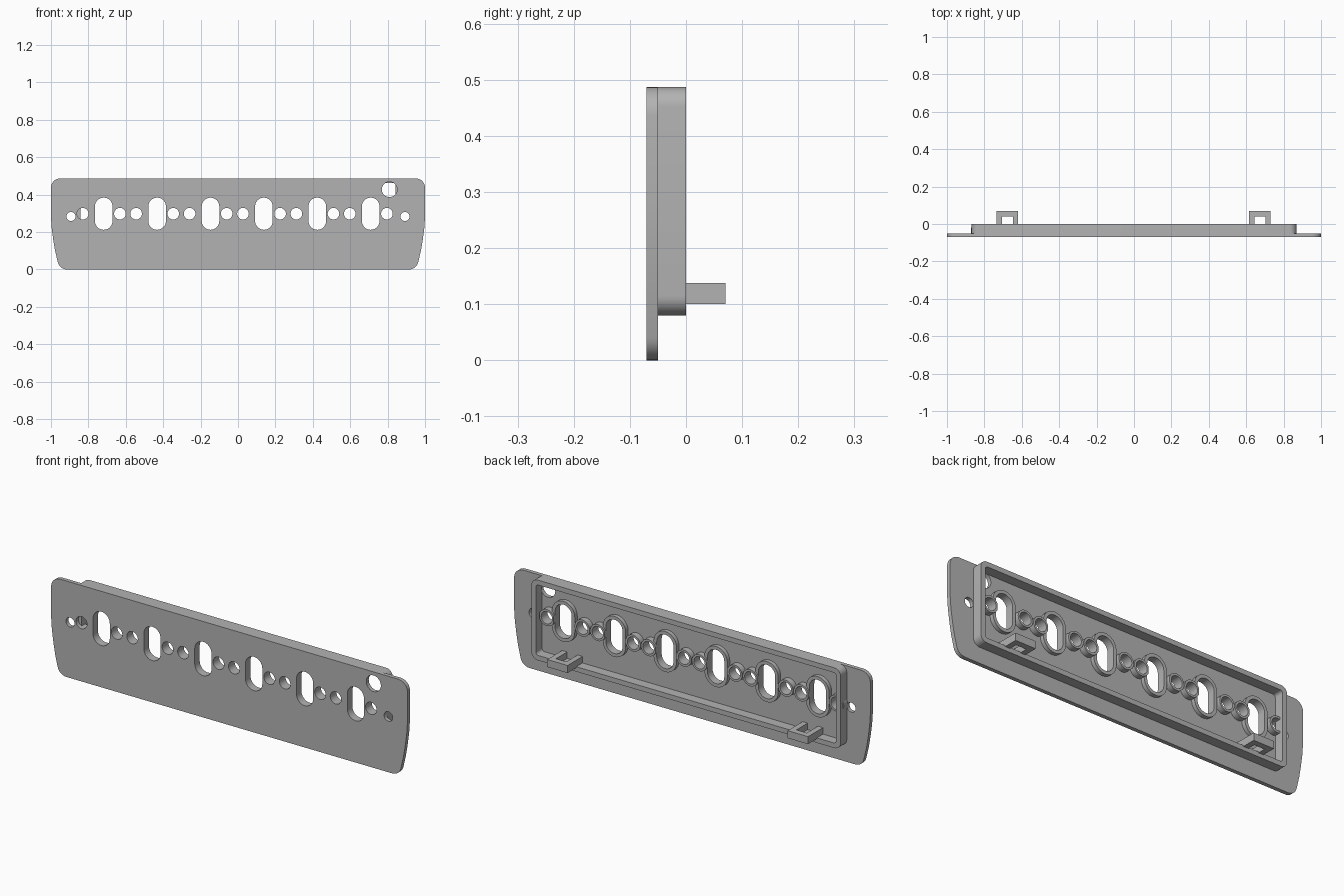
import bpy, bmesh, math

cube = bpy.data.objects.get("Cube")
if cube:
    bpy.data.objects.remove(cube, do_unlink=True)

grey = bpy.data.materials.new("mid_grey")
grey.use_nodes = True
colour = (0.45, 0.45, 0.45, 1)
grey.diffuse_color = colour
grey.node_tree.nodes["Principled BSDF"].inputs["Base Color"].default_value = colour

FRONT, BACK, RIM = -0.07, -0.05, 0.0
HOLE_Z = 0.298


def arc(cx, cz, r, start, end, n=8):
    """Points on an arc, angles in degrees."""
    steps = [math.radians(start + (end - start) * i / n) for i in range(n + 1)]
    return [(cx + r * math.cos(a), cz + r * math.sin(a)) for a in steps]


def circle(cx, cz, r):
    return arc(cx, cz, r, 0, 360, 32)[:-1]


def slot(cx, r, half=0.086):
    reach = half - 0.047
    return (arc(cx, HOLE_Z + reach, r, 0, 180, 16)
            + arc(cx, HOLE_Z - reach, r, 180, 360, 16))


def rounded_rect(x, z0, z1, r):
    return (arc(x - r, z1 - r, r, 0, 90) + arc(r - x, z1 - r, r, 90, 180)
            + arc(r - x, z0 + r, r, 180, 270) + arc(x - r, z0 + r, r, 270, 360))


def prisms(name, outlines, y0, y1):
    """Extrude x-z outlines along y into one object."""
    bm = bmesh.new()
    for pts in outlines:
        face = bm.faces.new([bm.verts.new((x, y0, z)) for x, z in pts])
        new = bmesh.ops.extrude_face_region(bm, geom=[face])["geom"]
        moved = [v for v in new if isinstance(v, bmesh.types.BMVert)]
        bmesh.ops.translate(bm, verts=moved, vec=(0, y1 - y0, 0))
    bmesh.ops.recalc_face_normals(bm, faces=bm.faces[:])
    mesh = bpy.data.meshes.new(name)
    bm.to_mesh(mesh)
    bm.free()
    mesh.materials.append(grey)
    obj = bpy.data.objects.new(name, mesh)
    bpy.context.collection.objects.link(obj)
    return obj


def activate(obj):
    bpy.ops.object.select_all(action="DESELECT")
    obj.select_set(True)
    bpy.context.view_layer.objects.active = obj


def cut(obj, cutter):
    activate(obj)
    mod = obj.modifiers.new("cut", "BOOLEAN")
    mod.operation, mod.solver, mod.object = "DIFFERENCE", "EXACT", cutter
    bpy.ops.object.modifier_apply(modifier=mod.name)


# Hole layout
slots = [-0.718 + 0.2855 * i for i in range(6)]
rounds = [x + d for x in slots for d in (-0.112, 0.0865)]
outlines = [slot(x, 0.047) for x in slots]
outlines += [circle(x, HOLE_Z, 0.031) for x in rounds]
outlines += [circle(s * 0.893, 0.283, 0.024) for s in (-1, 1)]
outlines.append(circle(0.81, 0.428, 0.041))
hole_cutter = prisms("hole_cutter", outlines, -0.2, 0.2)
hole_cutter.hide_render = True

# Face plate with sides that curve in towards the bottom
half = arc(0.915, 0.05, 0.05, -90, -10)
half += [(0.978, 0.10), (0.988, 0.16), (0.996, 0.22), (1.0, 0.28)]
half += arc(0.95, 0.437, 0.05, 0, 90)
plate = prisms("face_plate", [half + [(-x, z) for x, z in reversed(half)]], FRONT, BACK)

# Raised rim around the back recess
rim = prisms("back_rim", [rounded_rect(0.868, 0.08, 0.487, 0.035)], BACK, RIM)
recess = prisms("recess_cutter", [rounded_rect(0.843, 0.105, 0.462, 0.015)], -0.1, 0.1)
cut(rim, recess)

parts = [plate]
# Collars round the slots and bosses round the holes
for i, x in enumerate(slots):
    parts.append(prisms(f"slot_collar_{i + 1}", [slot(x, 0.064)], BACK, -0.03))
for i, x in enumerate(rounds):
    parts.append(prisms(f"hole_boss_{i + 1}", [circle(x, HOLE_Z, 0.042)], BACK, -0.02))
for part in parts:
    cut(part, hole_cutter)
parts.append(rim)

# Two U-shaped lugs standing out of the recess
for side, x in (("right", -0.677), ("left", 0.673)):
    box = [(x - 0.057, 0.1), (x + 0.057, 0.1), (x + 0.057, 0.138), (x - 0.057, 0.138)]
    lug = prisms(f"{side}_lug", [box], BACK, 0.07)
    gap = [(x - 0.029, 0), (x + 0.029, 0), (x + 0.029, 0.2), (x - 0.029, 0.2)]
    gap_cutter = prisms("gap_cutter", [gap], -0.1, 0.04)
    cut(lug, gap_cutter)
    bpy.data.objects.remove(gap_cutter, do_unlink=True)
    parts.append(lug)

for helper in (hole_cutter, recess):
    bpy.data.objects.remove(helper, do_unlink=True)
for part in parts:
    activate(part)
    bpy.ops.object.shade_smooth_by_angle(angle=math.radians(30))
